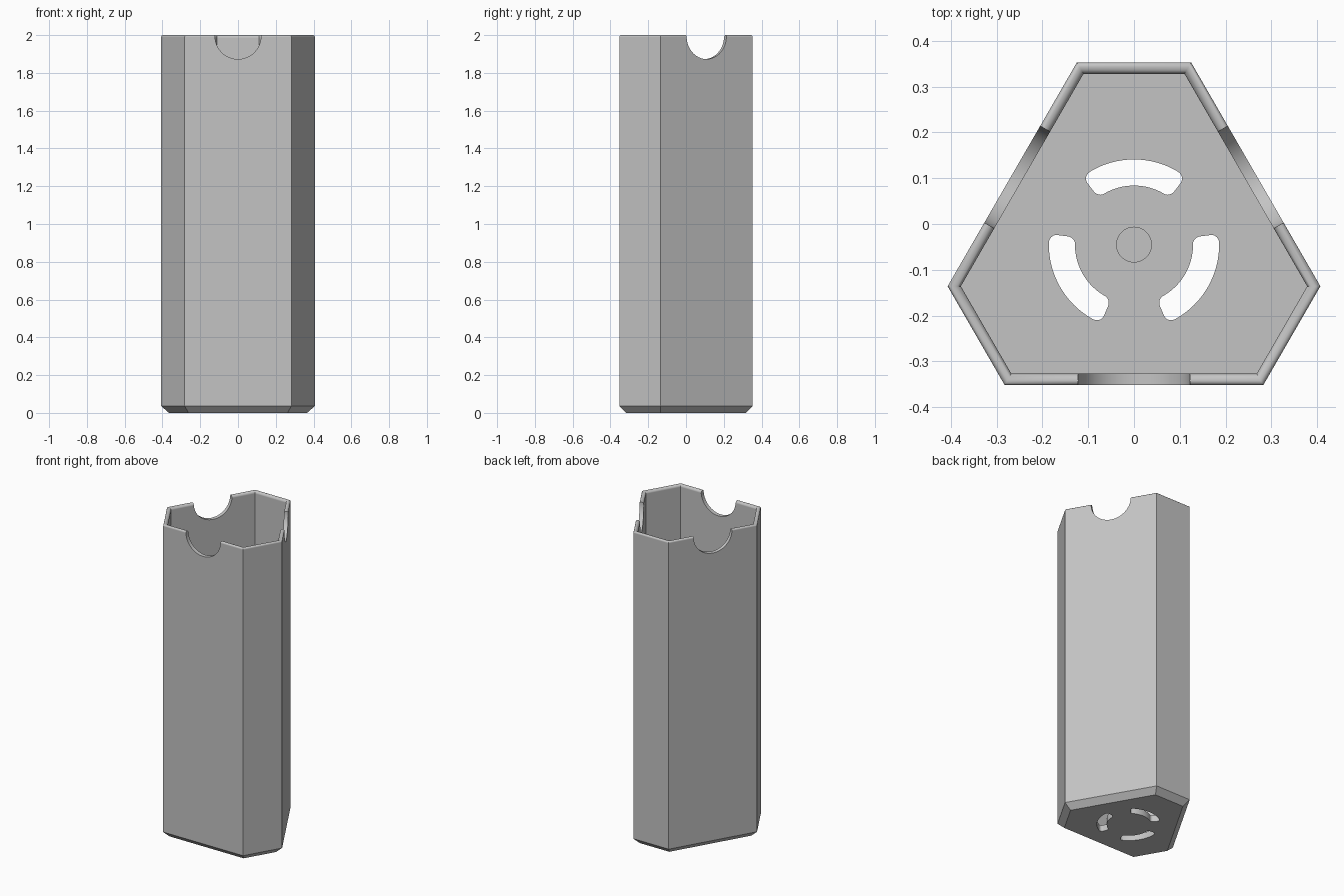
import bpy, bmesh, math
from mathutils import Matrix, Vector

if "Cube" in bpy.data.objects:
    bpy.data.objects.remove(bpy.data.objects["Cube"])

AXIS_Y = -0.045        # three-fold axis of the body
LONG, SHORT = 0.307, 0.398   # distance from axis to long and short sides
HEIGHT, WALL, FLOOR, BEVEL = 2.0, 0.025, 0.04, 0.036
NOTCH_R = 0.122

grey = bpy.data.materials.new("plain_grey")
grey.use_nodes = True
grey.diffuse_color = (0.55, 0.55, 0.55, 1)
grey.node_tree.nodes["Principled BSDF"].inputs["Base Color"].default_value = grey.diffuse_color


def make_object(name, bm):
    bmesh.ops.recalc_face_normals(bm, faces=bm.faces)
    mesh = bpy.data.meshes.new(name)
    bm.to_mesh(mesh)
    bm.free()
    mesh.materials.append(grey)
    obj = bpy.data.objects.new(name, mesh)
    bpy.context.collection.objects.link(obj)
    return obj


def hexagon(inset):
    """Corners of the six-sided section, every side moved in by inset."""
    sides = [LONG - inset, SHORT - inset]
    points = []
    for i in range(6):
        a, b = sides[i % 2], sides[(i + 1) % 2]
        angle = math.radians(-90 + 60 * i)
        along = (b - a / 2) / math.sin(math.pi / 3)
        normal = Vector((math.cos(angle), math.sin(angle)))
        points.append(normal * a + Vector((-normal.y, normal.x)) * along)
    return points


def loft(bm, rings):
    """Skin closed rings of points and cap both ends."""
    loops = [[bm.verts.new(p) for p in ring] for ring in rings]
    for low, high in zip(loops, loops[1:]):
        n = len(low)
        for i in range(n):
            bm.faces.new((low[i], low[(i + 1) % n], high[(i + 1) % n], high[i]))
    bm.faces.new(loops[0])
    bm.faces.new(loops[-1])


# Tube profile: bevelled foot, outer wall, rounded rim, inner wall, floor
profile = [(BEVEL, 0), (0, BEVEL)]
outer_r, inner_r, steps = 0.010, 0.015, 5
for i in range(steps + 1):
    t = math.pi / 2 * i / steps
    profile.append((outer_r * (1 - math.cos(t)), HEIGHT - outer_r * (1 - math.sin(t))))
for i in range(1, steps + 1):
    t = math.pi / 2 * i / steps
    profile.append((outer_r + inner_r * math.sin(t), HEIGHT - inner_r * (1 - math.cos(t))))
profile.append((WALL, FLOOR))

bm = bmesh.new()
loft(bm, [[(p.x, p.y + AXIS_Y, z) for p in hexagon(inset)] for inset, z in profile])
holder = make_object("hexagonal_holder", bm)


def slot_outline():
    """Curved slot: a rounded rectangle bent round the axis."""
    mid, half_w, half_l, corner = 0.1575, 0.0285, 0.102, 0.017
    points = []
    for k, (su, sv) in enumerate([(1, 1), (-1, 1), (-1, -1), (1, -1)]):
        for j in range(7):
            t = math.pi / 2 * (k + j / 6)
            points.append((su * (half_l - corner) + corner * math.cos(t),
                           sv * (half_w - corner) + corner * math.sin(t)))
        # extra points along the two long edges
        if k % 2 == 0:
            for j in range(1, 16):
                u = su * (half_l - corner) * (1 - j / 8)
                points.append((u, sv * half_w))
    return [((mid + v) * math.cos(u / mid), (mid + v) * math.sin(u / mid)) for u, v in points]


# Cutters: thumb notches, floor slots and the centre dimple
bm = bmesh.new()
for i in range(3):
    turn = Matrix.Translation((0, AXIS_Y, 0)) @ Matrix.Rotation(math.radians(120 * i), 4, "Z")
    place = turn @ Matrix.Translation((0, -LONG, HEIGHT - 0.005)) @ Matrix.Rotation(math.pi / 2, 4, "X")
    bmesh.ops.create_cone(bm, cap_ends=True, segments=64, radius1=NOTCH_R, radius2=NOTCH_R,
                          depth=0.12, matrix=place)
    spin = turn @ Matrix.Rotation(math.pi / 2, 4, "Z")
    loft(bm, [[spin @ Vector((x, y, z)) for x, y in slot_outline()] for z in (-0.05, 0.1)])
bmesh.ops.create_cone(bm, cap_ends=True, segments=48, radius1=0.038, radius2=0.038, depth=0.04,
                      matrix=Matrix.Translation((0, AXIS_Y, FLOOR + 0.01)))
cutter = make_object("opening_cutter", bm)
cutter.hide_render = True

cut = holder.modifiers.new("openings", "BOOLEAN")
cut.operation = "DIFFERENCE"
cut.solver = "EXACT"
cut.object = cutter
bpy.context.view_layer.objects.active = holder
holder.select_set(True)
cutter.select_set(False)
bpy.ops.object.modifier_apply(modifier=cut.name)
bpy.data.objects.remove(cutter)

# Smooth the curved openings and rim, keep the corners crisp
bpy.ops.object.shade_smooth_by_angle(angle=math.radians(30))
weighted = holder.modifiers.new("flat_walls", "WEIGHTED_NORMAL")
weighted.keep_sharp = True
